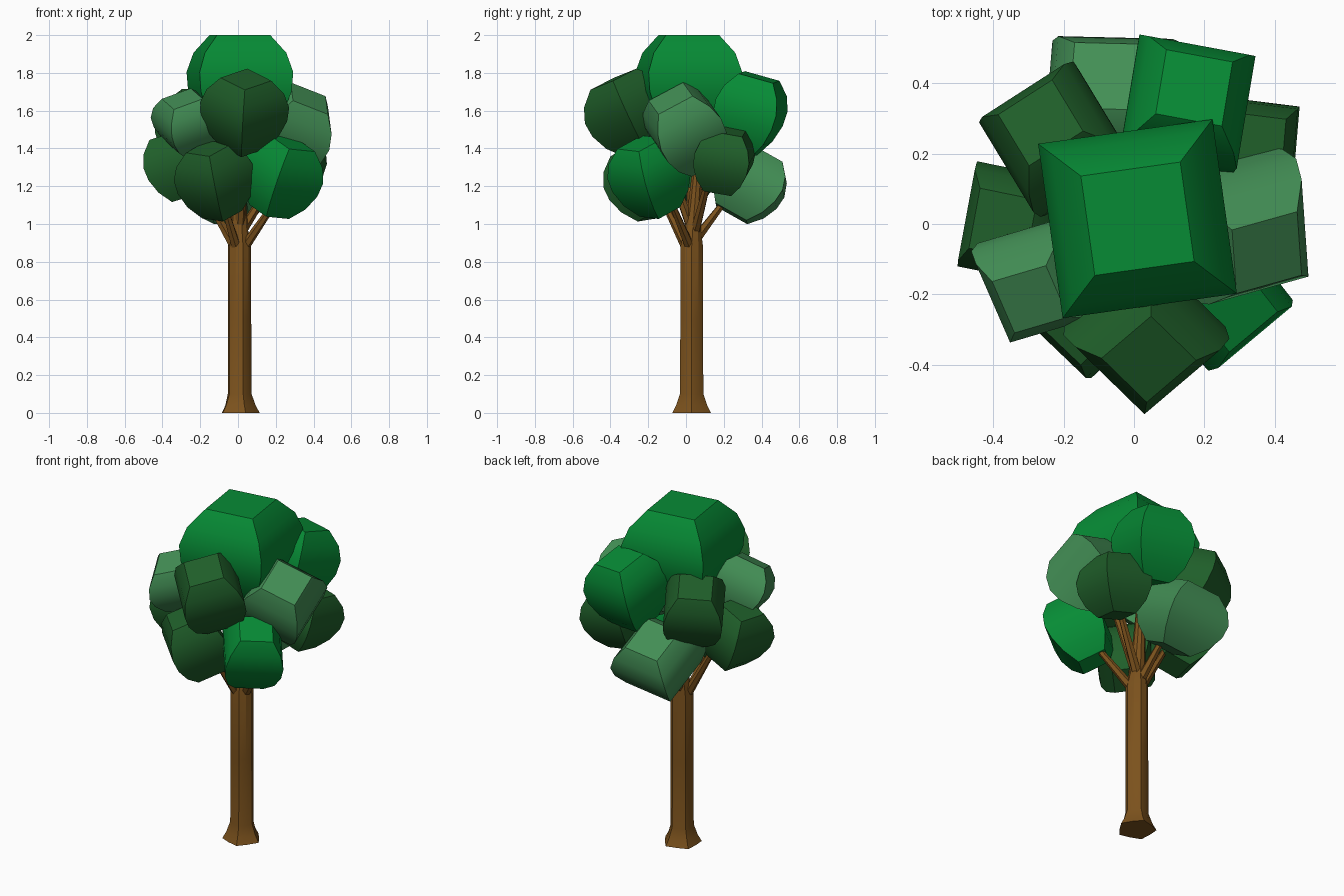
import bpy, bmesh, math
from mathutils import Vector, Matrix

if "Cube" in bpy.data.objects:
    bpy.data.objects.remove(bpy.data.objects["Cube"])


def material(name, rgb):
    m = bpy.data.materials.new(name)
    m.diffuse_color = (*rgb, 1)
    m.use_nodes = True
    m.node_tree.nodes["Principled BSDF"].inputs["Base Color"].default_value = m.diffuse_color
    return m


BRIGHT = material("bright_green", (0.002, 0.26, 0.036))
DARK = material("dark_green", (0.014, 0.115, 0.023))
PALE = material("pale_green", (0.055, 0.27, 0.09))
BARK = material("bark_brown", (0.2, 0.084, 0.012))


def loft(name, rings, mat, angle):
    """Skin a list of equally long vertex rings and cap both ends."""
    bm = bmesh.new()
    vs = [[bm.verts.new(p) for p in ring] for ring in rings]
    n = len(vs[0])
    for a, b in zip(vs, vs[1:]):
        for i in range(n):
            j = (i + 1) % n
            bm.faces.new((a[i], a[j], b[j], b[i]))
    bm.faces.new(vs[0][::-1])
    bm.faces.new(vs[-1])
    bmesh.ops.recalc_face_normals(bm, faces=bm.faces)
    me = bpy.data.meshes.new(name)
    bm.to_mesh(me)
    bm.free()
    me.materials.append(mat)
    ob = bpy.data.objects.new(name, me)
    bpy.context.collection.objects.link(ob)
    bpy.context.view_layer.objects.active = ob
    ob.select_set(True)
    bpy.ops.object.shade_smooth_by_angle(angle=math.radians(angle))
    ob.select_set(False)
    return ob


# Leaf clump: square barrel, its top tilted towards a compass heading (default: outwards)
PROFILE = [(-1, .5), (-.6, .8), (-.15, .97), (.25, 1), (.64, .87), (1, .57)]


def clump(name, centre, half, height, spin, tilt, mat, heading=None):
    c = Vector(centre)
    h = math.atan2(c.y, c.x) if heading is None else math.radians(heading)
    axis = Vector((-math.sin(h), math.cos(h), 0))
    rot = Matrix.Rotation(math.radians(tilt), 3, axis) @ Matrix.Rotation(math.radians(spin), 3, 'Z')
    rings = [[c + rot @ Vector((sx * r * half, sy * r * half, t * height))
              for sx, sy in ((1, 1), (-1, 1), (-1, -1), (1, -1))] for t, r in PROFILE]
    loft(name, rings, mat, 40)


for args in [
    ("leaves_top", (.01, .015, 1.74), .25, .26, 8, 0, BRIGHT),
    ("leaves_upper_back", (.148, .335, 1.58), .168, .205, -10, 16, BRIGHT),
    ("leaves_upper_back_left", (-.217, .235, 1.51), .16, .19, 32, 22, DARK),
    ("leaves_left", (-.318, .0, 1.31), .152, .175, -11, 18, DARK),
    ("leaves_upper_left", (-.265, -.15, 1.53), .148, .15, 20, 28, PALE, -115),
    ("leaves_upper_front", (.033, -.3, 1.585), .167, .2, 43, 25, DARK),
    ("leaves_lower_front", (-.12, -.22, 1.225), .152, .19, 45, 23, DARK),
    ("leaves_lower_front_right", (.227, -.19, 1.245), .157, .198, 39, 24, BRIGHT),
    ("leaves_right", (.287, .003, 1.495), .18, .21, 10, 36, PALE, -43),
    ("leaves_right_back", (.305, .2, 1.335), .148, .165, -6, 16, DARK),
    ("leaves_lower_back", (-.055, .33, 1.213), .188, .182, -3, 30, PALE),
]:
    clump(*args)

# Trunk with a flared, lobed foot
N = 10
trunk = []
for z, r, lobe in [(0, .1, .008), (.04, .08, .006), (.1, .063, .002), (.5, .062, .001),
                   (.88, .062, .001), (.97, .046, 0), (1.12, .036, 0), (1.4, .025, 0)]:
    ring = []
    for i in range(N):
        a, rr = math.tau * i / N, r + (lobe if i % 2 == 0 else -lobe)
        ring.append((.007 + rr * math.cos(a), .03 + max(0, z - .9) * .08 + rr * math.sin(a), z))
    trunk.append(ring)
loft("trunk", trunk, BARK, 30)


# Branches: tapered six-sided limbs reaching into the leaves
def branch(name, a, b, r0, r1):
    a, b = Vector(a), Vector(b)
    q = (b - a).to_track_quat('Z', 'Y')
    rings = [[p + q @ Vector((r * math.cos(math.tau * i / 6), r * math.sin(math.tau * i / 6), 0))
              for i in range(6)] for p, r in ((a, r0), (b, r1))]
    loft(name, rings, BARK, 30)


for name, start, end in [
    ("branch_right", (.035, .02, .88), (.2, -.08, 1.12)),
    ("branch_left", (-.02, .02, .88), (-.2, .02, 1.2)),
    ("branch_front", (-.01, .0, .88), (-.08, -.12, 1.12)),
    ("branch_back", (.0, .06, .93), (-.03, .22, 1.14)),
    ("branch_right_back", (.025, .05, .97), (.22, .13, 1.28)),
    ("branch_upper_front", (.01, .02, 1.0), (.03, -.12, 1.4)),
]:
    branch(name, start, end, .027, .016)
